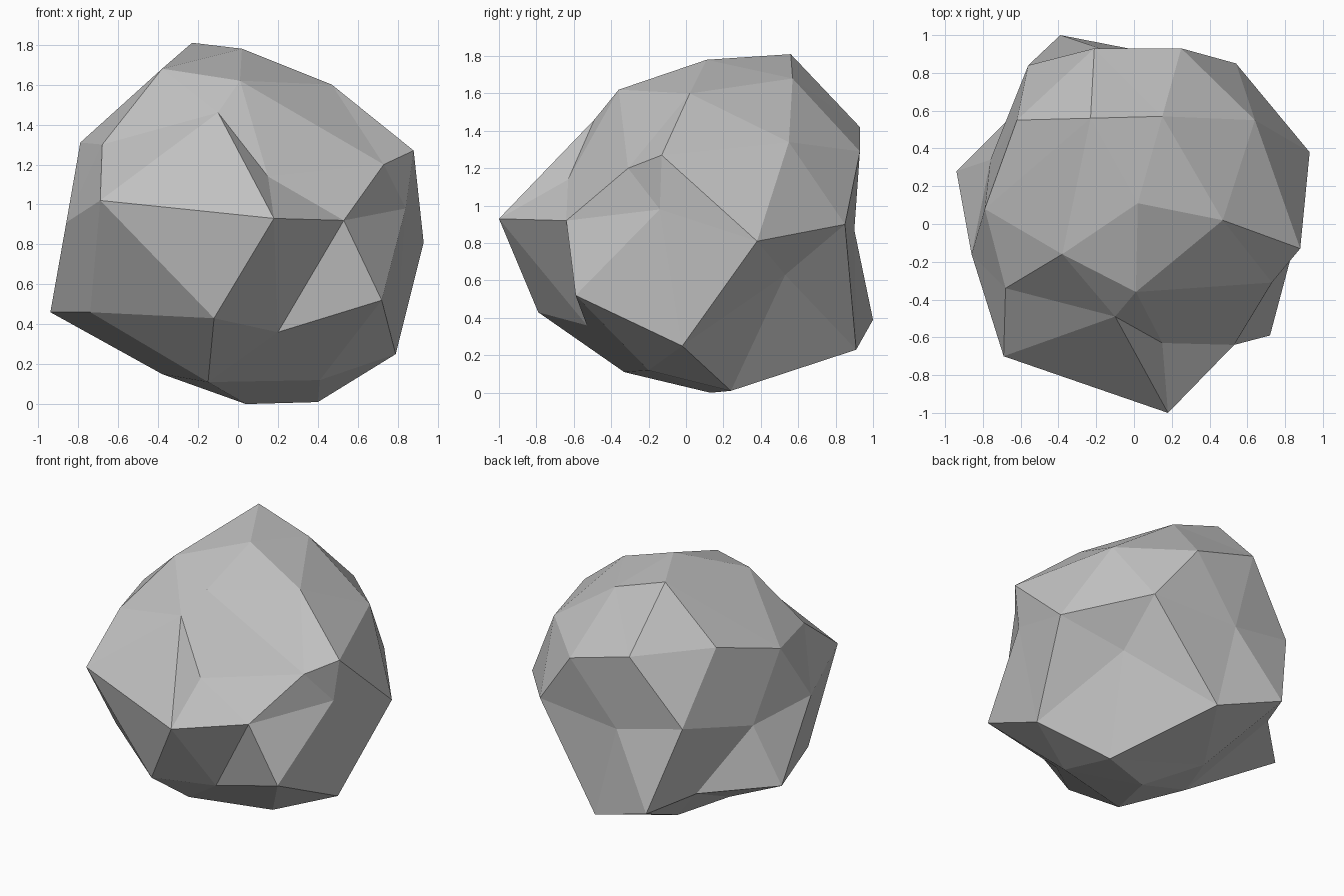
import bpy
import bmesh
import math
from mathutils import Vector

# Remove the default cube
default_cube = bpy.data.objects.get("Cube")
if default_cube:
    bpy.data.objects.remove(default_cube, do_unlink=True)


def make_material(name, color):
    material = bpy.data.materials.new(name)
    material.use_nodes = True
    material.diffuse_color = color
    shader = next(n for n in material.node_tree.nodes if n.type == "BSDF_PRINCIPLED")
    shader.inputs["Base Color"].default_value = color
    shader.inputs["Roughness"].default_value = 0.9
    return material


# Chiselled corners in hundredths of a unit, one ring per level, each ring
# running counter-clockwise from the +x side
crown_peak = [(2, 11, 178)]
crown_ring = [(47, 2, 160), (15, 57, 168), (-23, 56, 181), (-38, -16, 168), (1, -36, 162)]
shoulder_ring = [(88, -13, 127), (64, 55, 134), (25, 93, 129), (-21, 93, 142),
                 (-62, 55, 145), (-79, 8, 131), (-68, -34, 130), (-10, -49, 146),
                 (15, -63, 114), (73, -31, 120)]
waist_ring = [(93, 38, 81), (54, 85, 90), (-9, 90, 87), (-56, 84, 97), (-76, 34, 86),
              (-86, -16, 91), (-69, -70, 102), (18, -100, 93), (53, -64, 92), (84, -14, 98)]
hip_ring = [(79, -2, 25), (53, 53, 63), (7, 91, 23), (-39, 100, 39), (-55, 67, 45),
            (-94, 28, 46), (-74, -30, 46), (-12, -79, 43), (20, -53, 36), (72, -59, 52)]
foot_ring = [(40, 24, 1), (-23, 42, 12), (-38, 6, 15), (-15, -33, 11), (41, -20, 12)]
foot_point = [(4, 13, 0)]
rings = [crown_peak, crown_ring, shoulder_ring, waist_ring, hip_ring, foot_ring, foot_point]


def ring_order(vert):
    """Sort key: level from the top down, then angle around z."""
    level = sum(vert.co.z < limit for limit in (0.95, 0.7, 0.3, -0.3, -0.7, -0.95))
    angle = math.atan2(vert.co.y, vert.co.x)
    return level, (angle + 0.01) % math.tau


# Rock: an icosphere whose corners are pulled to the chiselled positions
bm = bmesh.new()
bmesh.ops.create_icosphere(bm, subdivisions=2, radius=1)
corners = [corner for ring in rings for corner in ring]
ordered = sorted(bm.verts, key=ring_order)
for vert, corner in zip(ordered, corners):
    vert.co = Vector(corner) / 100
bmesh.ops.recalc_face_normals(bm, faces=bm.faces[:])
for face in bm.faces:
    face.smooth = False

mesh = bpy.data.meshes.new("rock")
bm.to_mesh(mesh)
bm.free()
mesh.materials.append(make_material("stone grey", (0.54, 0.54, 0.54, 1)))
rock = bpy.data.objects.new("rock", mesh)
bpy.context.collection.objects.link(rock)
